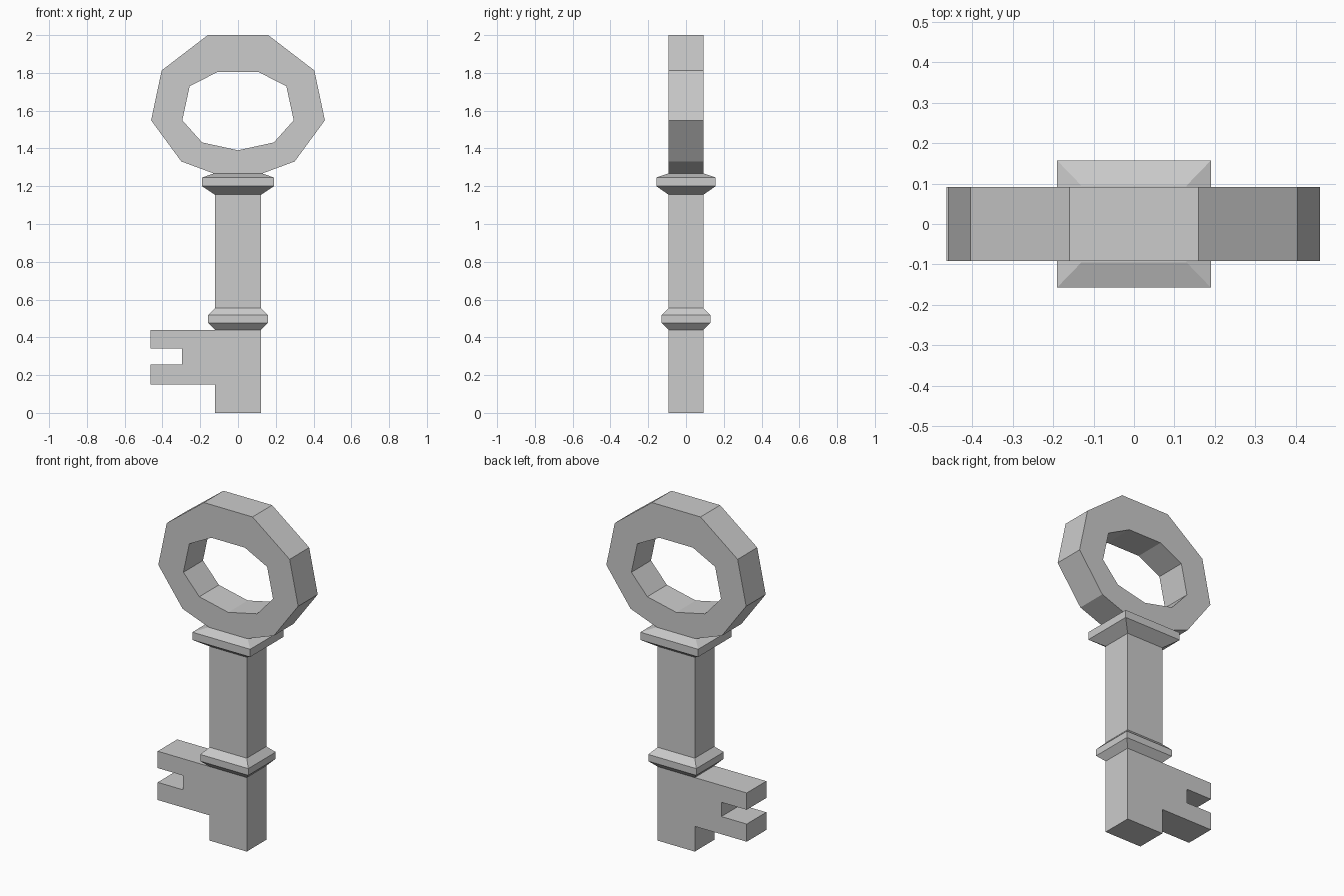
import bpy, bmesh

if "Cube" in bpy.data.objects:
    bpy.data.objects.remove(bpy.data.objects["Cube"])

SX, SY = 0.122, 0.092   # half width and half depth of the shaft


def finish(name, bm):
    bmesh.ops.recalc_face_normals(bm, faces=bm.faces)
    mesh = bpy.data.meshes.new(name)
    bm.to_mesh(mesh)
    bm.free()
    obj = bpy.data.objects.new(name, mesh)
    bpy.context.collection.objects.link(obj)
    return obj


def bridge(bm, a, b):
    n = len(a)
    for i in range(n):
        j = (i + 1) % n
        bm.faces.new((a[i], a[j], b[j], b[i]))


def layer(bm, pts, y):
    return [bm.verts.new((x, y, z)) for x, z in pts]


# Shaft with two bevelled collars: (half width, half depth, height)
sections = [
    (SX, SY, 0.44), (0.158, 0.129, 0.477), (0.158, 0.129, 0.517), (SX, SY, 0.555),
    (SX, SY, 1.155), (0.19, 0.157, 1.20), (0.19, 0.157, 1.246), (0.13, 0.095, 1.267),
]
bm = bmesh.new()
rings = [[bm.verts.new((sx * w, sy * d, z))
          for sx, sy in ((-1, -1), (1, -1), (1, 1), (-1, 1))]
         for w, d, z in sections]
for lo, hi in zip(rings, rings[1:]):
    bridge(bm, lo, hi)
bm.faces.new(rings[-1])
finish("shaft_and_collars", bm)

# Shaft foot and notched bit, one extruded profile
profile = [(-SX, 0), (SX, 0), (SX, 0.44), (-0.464, 0.44), (-0.464, 0.34),
           (-0.297, 0.34), (-0.297, 0.255), (-0.464, 0.255), (-0.464, 0.15), (-SX, 0.15)]
bm = bmesh.new()
front, back = layer(bm, profile, -SY), layer(bm, profile, SY)
bm.faces.new(front)
bm.faces.new(back)
bridge(bm, front, back)
finish("key_bit", bm)


# Nine-sided bow: half outlines from top to bottom, mirrored in x
def mirrored(half):
    return half + [(-x, z) for x, z in reversed(half) if x > 0]


outer = mirrored([(0.16, 2.0), (0.404, 1.813), (0.46, 1.549), (0.30, 1.331), (0, 1.22)])
inner = mirrored([(0.11, 1.804), (0.256, 1.729), (0.295, 1.549), (0.19, 1.432), (0, 1.39)])
bm = bmesh.new()
loops = [layer(bm, outer, -SY), layer(bm, inner, -SY),
         layer(bm, inner, SY), layer(bm, outer, SY)]
for i in range(4):
    bridge(bm, loops[i], loops[(i + 1) % 4])
finish("bow_ring", bm)
